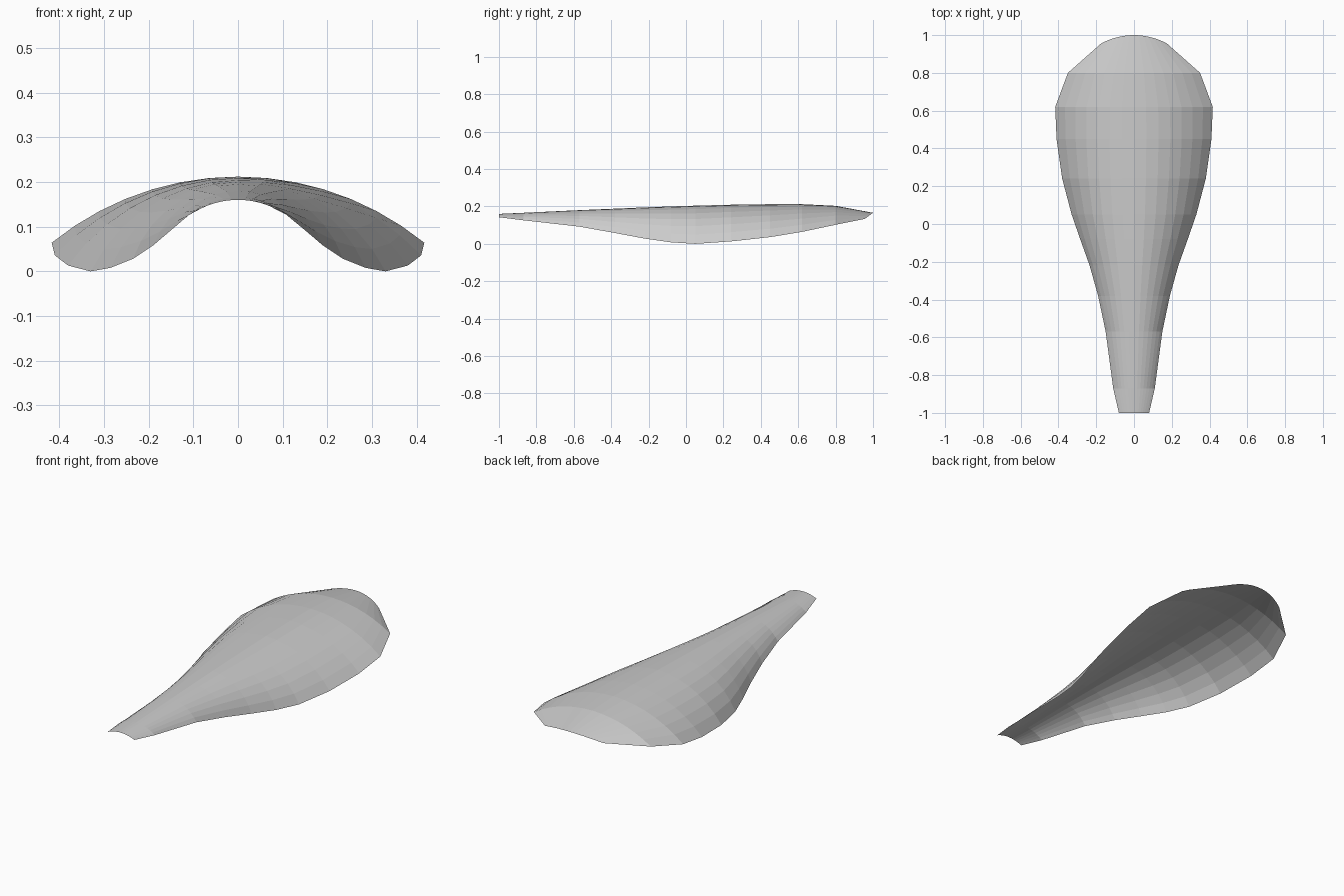
import bpy
import bmesh
import math

cube = bpy.data.objects.get("Cube")
if cube:
    bpy.data.objects.remove(cube, do_unlink=True)

# Plain grey surface
grey = bpy.data.materials.new("light_grey")
grey.use_nodes = True
colour = (0.6, 0.6, 0.6, 1.0)
grey.diffuse_color = colour
grey.node_tree.nodes["Principled BSDF"].inputs["Base Color"].default_value = colour

# Cross-sections along the petal: y, half width, rim height, ridge height
SECTIONS = [
    (-1.00, 0.08, 0.142, 0.160),
    (-0.87, 0.11, 0.126, 0.166),
    (-0.57, 0.15, 0.092, 0.180),
    (-0.38, 0.19, 0.058, 0.188),
    (-0.22, 0.235, 0.028, 0.195),
    (-0.08, 0.285, 0.008, 0.200),
    (0.05, 0.33, 0.000, 0.204),
    (0.24, 0.38, 0.013, 0.209),
    (0.45, 0.41, 0.036, 0.212),
    (0.62, 0.417, 0.064, 0.212),
    (0.80, 0.35, 0.102, 0.203),
    (1.00, 0.175, 0.133, 0.166),
]
COLUMNS = 14
TIP_SWEEP = 0.045


def arc_points(y, width, rim, ridge, sweep):
    """Circular arch from rim to rim over the ridge, optionally swept at its sides."""
    depth = ridge - rim
    radius = (width ** 2 + depth ** 2) / (2 * depth)
    half = math.atan2(width, radius - depth)
    for i in range(COLUMNS + 1):
        u = 2 * i / COLUMNS - 1
        angle = half * u
        yield (radius * math.sin(angle), y - sweep * u * u,
               ridge - radius * (1 - math.cos(angle)))


# Arched petal-shaped shell, lofted through the sections
bm = bmesh.new()
rows = []
for section in SECTIONS:
    sweep = TIP_SWEEP if section is SECTIONS[-1] else 0
    rows.append([bm.verts.new(p) for p in arc_points(*section, sweep)])
for near, far in zip(rows, rows[1:]):
    for i in range(COLUMNS):
        bm.faces.new((near[i], near[i + 1], far[i + 1], far[i]))

mesh = bpy.data.meshes.new("curved_petal")
bm.to_mesh(mesh)
bm.free()
mesh.materials.append(grey)
shell = bpy.data.objects.new("curved_petal", mesh)
bpy.context.collection.objects.link(shell)
